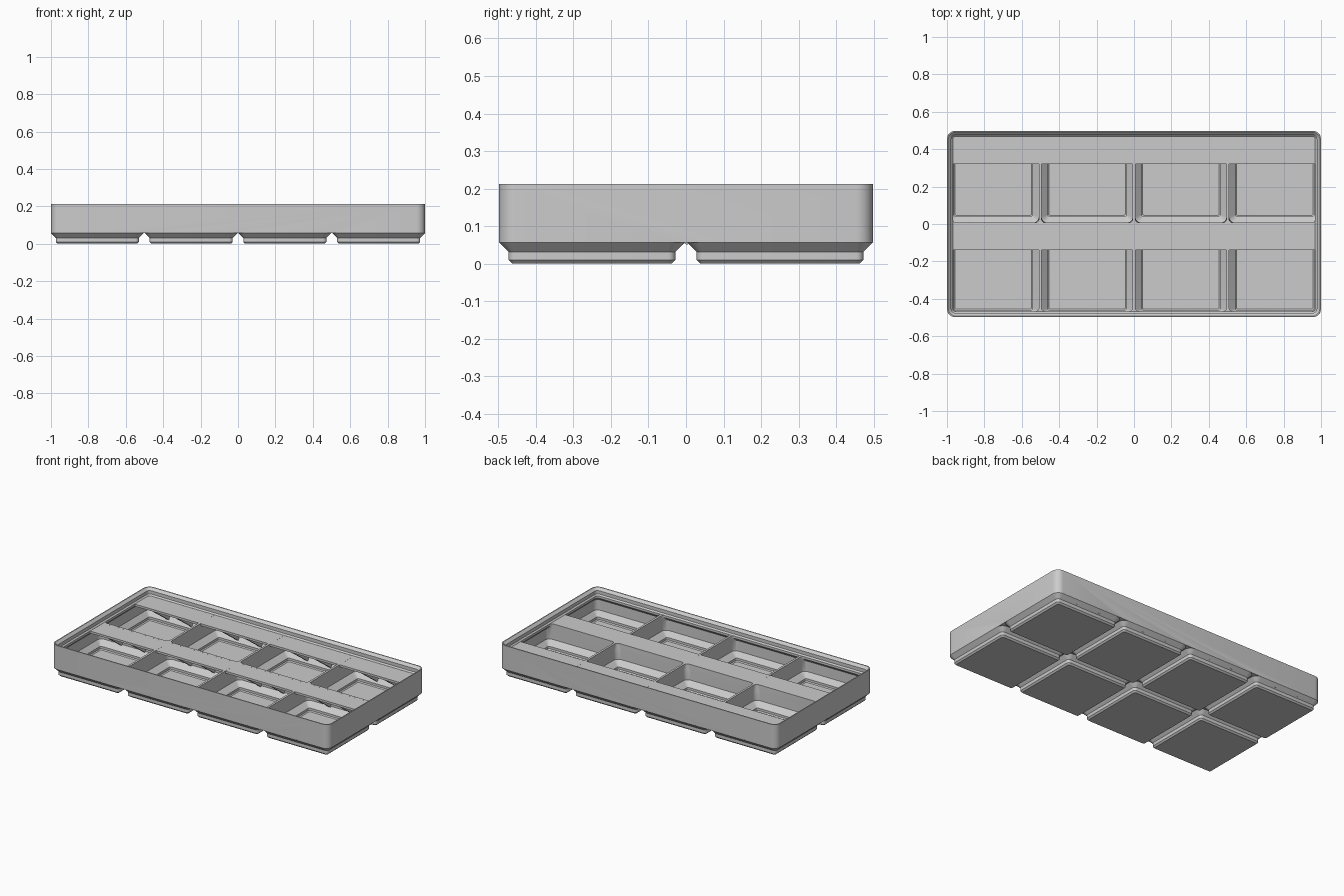
import bpy, bmesh, math

cube = bpy.data.objects.get("Cube")
if cube:
    bpy.data.objects.remove(cube, do_unlink=True)

grey = bpy.data.materials.new("plain grey")
grey.use_nodes = True
COLOUR = (0.6, 0.6, 0.6, 1)
grey.diffuse_color = COLOUR
grey.node_tree.nodes["Principled BSDF"].inputs["Base Color"].default_value = COLOUR

HX, HY = 1.0, 0.4985          # half size of the tray
PITCH = 0.5015                # spacing of the cells
BASE, SHELF, TOP = 0.0567, 0.167, 0.2125
WALL, LIP, HALF_DIV = 0.0113, 0.0315, 0.007


def rounded_ring(bm, x0, x1, y0, y1, r, z, steps=6):
    corners = [(x1 - r, y1 - r), (x0 + r, y1 - r), (x0 + r, y0 + r), (x1 - r, y0 + r)]
    ring = []
    for q, (cx, cy) in enumerate(corners):
        for i in range(steps + 1):
            a = math.pi / 2 * (q + i / steps)
            ring.append(bm.verts.new((cx + r * math.cos(a), cy + r * math.sin(a), z)))
    return ring


def loft(bm, sections):
    """Closed solid through rounded rectangles (x0, x1, y0, y1, radius, z)."""
    rings = [rounded_ring(bm, *s) for s in sections]
    for a, b in zip(rings, rings[1:]):
        for i in range(len(a)):
            j = (i + 1) % len(a)
            bm.faces.new((a[i], a[j], b[j], b[i]))
    bm.faces.new(rings[0][::-1])
    bm.faces.new(rings[-1])


def box(bm, x0, x1, y0, y1, z0, z1):
    verts = bmesh.ops.create_cube(bm, size=1)["verts"]
    for v in verts:
        v.co.x = x1 if v.co.x > 0 else x0
        v.co.y = y1 if v.co.y > 0 else y0
        v.co.z = z1 if v.co.z > 0 else z0


def finish(bm, name):
    bmesh.ops.recalc_face_normals(bm, faces=bm.faces)
    mesh = bpy.data.meshes.new(name)
    bm.to_mesh(mesh)
    bm.free()
    obj = bpy.data.objects.new(name, mesh)
    bpy.context.collection.objects.link(obj)
    mesh.materials.append(grey)
    return obj


def activate(obj):
    bpy.ops.object.select_all(action='DESELECT')
    obj.select_set(True)
    bpy.context.view_layer.objects.active = obj


def combine(obj, other, operation):
    activate(obj)
    mod = obj.modifiers.new(operation.lower(), 'BOOLEAN')
    mod.operation, mod.object, mod.solver = operation, other, 'EXACT'
    bpy.ops.object.modifier_apply(modifier=mod.name)
    bpy.data.objects.remove(other, do_unlink=True)


def inset(d, z, r):
    return (-HX + d, HX - d, -HY + d, HY - d, r, z)


def square(cx, cy, h, r, z):
    return (cx - h, cx + h, cy - h, cy + h, r, z)


cells = [((i - 1.5) * PITCH, (j - 0.5) * PITCH) for i in range(4) for j in range(2)]

# Tray block with a stepped stacking lip
bm = bmesh.new()
loft(bm, [inset(0, BASE, 0.045), inset(0, TOP, 0.045), inset(0.0065, TOP, 0.039),
          inset(0.0227, 0.197, 0.022), inset(0.0227, 0.1754, 0.022), inset(0.031, SHELF, 0.014)])
tray = finish(bm, "tray")

# Stepped feet, one below each cell
bm = bmesh.new()
for cx, cy in cells:
    loft(bm, [square(cx, cy, 0.2125, 0.010, 0), square(cx, cy, 0.2221, 0.019, 0.0096),
              square(cx, cy, 0.2221, 0.019, 0.031), square(cx, cy, 0.2478, 0.044, BASE),
              square(cx, cy, 0.2478, 0.044, 0.06)])
combine(tray, finish(bm, "feet"), 'UNION')

# Hollows reaching down into the feet and narrowing under the lip
bm = bmesh.new()


def cell_bounds(cx, cy, edge):
    def span(c, limit):
        lo, hi = c - PITCH / 2 + HALF_DIV, c + PITCH / 2 - HALF_DIV
        return max(lo, -limit + edge), min(hi, limit - edge)
    return (*span(cx, HX), *span(cy, HY))


for cx, cy in cells:
    wide, narrow = cell_bounds(cx, cy, WALL), cell_bounds(cx, cy, LIP)
    loft(bm, [square(cx, cy, 0.204, 0.006, 0.012), square(cx, cy, 0.21, 0.01, 0.018),
              square(cx, cy, 0.21, 0.01, 0.033), (*wide, 0.033, 0.065), (*wide, 0.033, 0.133),
              (*narrow, 0.02, 0.153), (*narrow, 0.02, 0.18)])
combine(tray, finish(bm, "hollows"), 'DIFFERENCE')
activate(tray)
bpy.ops.object.shade_smooth_by_angle(angle=math.radians(25))

# Label ledges along the back of each row, carried by triangular brackets
LEDGE_Z = SHELF - 0.0002
for name, front, back in (("back", 0.32, 0.48), ("middle", -0.14, 0.004)):
    bm = bmesh.new()
    box(bm, -0.98, 0.98, front, back, 0.153, LEDGE_Z)
    finish(bm, name + "_label_ledge")

    bm = bmesh.new()
    drop = (back - front) * math.tan(math.radians(36))
    outline = [(front, 0.155), (front, 0.153), (back, 0.153 - drop), (back, 0.155)]
    for i in range(4):
        for side in (-1, 1):
            x = (i - 1.5) * PITCH + side * PITCH / 6
            left, right = ([bm.verts.new((x + s * HALF_DIV, y, z)) for y, z in outline] for s in (-1, 1))
            bm.faces.new(left)
            bm.faces.new(right[::-1])
            for k in range(4):
                n = (k + 1) % 4
                bm.faces.new((left[k], left[n], right[n], right[k]))
    finish(bm, name + "_brackets")
